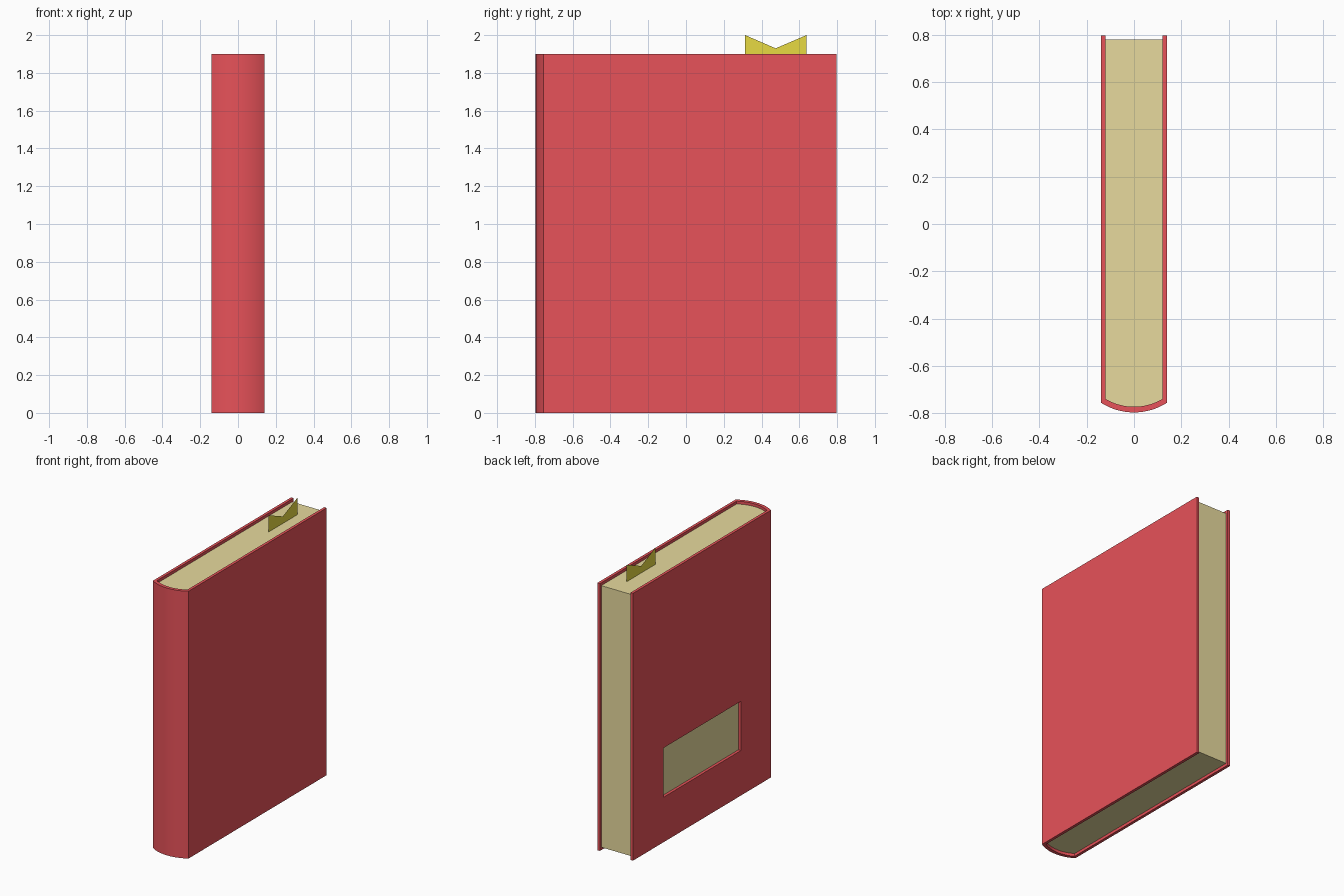
import bpy
import bmesh
import math

if "Cube" in bpy.data.objects:
    bpy.data.objects.remove(bpy.data.objects["Cube"])

HEIGHT = 1.9
THICK = 0.02
BACK, SPINE = 0.796, -0.796


def material(name, color):
    mat = bpy.data.materials.new(name)
    mat.diffuse_color = (*color, 1)
    mat.use_nodes = True
    mat.node_tree.nodes["Principled BSDF"].inputs["Base Color"].default_value = mat.diffuse_color
    return mat


def make_object(name, bm, mat=None):
    bmesh.ops.recalc_face_normals(bm, faces=bm.faces)
    mesh = bpy.data.meshes.new(name)
    bm.to_mesh(mesh)
    bm.free()
    obj = bpy.data.objects.new(name, mesh)
    bpy.context.collection.objects.link(obj)
    if mat:
        mesh.materials.append(mat)
    return obj


def extrude_profile(name, points, z0, z1, mat=None):
    bm = bmesh.new()
    face = bm.faces.new([bm.verts.new((x, y, z0)) for x, y in points])
    top = bmesh.ops.extrude_face_region(bm, geom=[face])["geom"]
    verts = [v for v in top if isinstance(v, bmesh.types.BMVert)]
    bmesh.ops.translate(bm, verts=verts, vec=(0, 0, z1 - z0))
    return make_object(name, bm, mat)


def spine_arc(half, y_tip, sagitta, steps=16):
    # circular arc from -x to +x bulging towards -y
    r = (half ** 2 + sagitta ** 2) / (2 * sagitta)
    a = math.asin(half / r)
    angles = [-a + 2 * a * i / steps for i in range(steps + 1)]
    return [(r * math.sin(t), y_tip + r - r * math.cos(t)) for t in angles]


def smooth(obj):
    bpy.ops.object.select_all(action='DESELECT')
    bpy.context.view_layer.objects.active = obj
    obj.select_set(True)
    bpy.ops.object.shade_smooth_by_angle(angle=math.radians(30))


red = material("cover_red", (0.8, 0.084, 0.1))
cream = material("page_cream", (0.8, 0.7, 0.34))
gold = material("bookmark_gold", (0.8, 0.7, 0.055))

# Cover: U-shaped profile with a rounded spine
outer = spine_arc(0.14, SPINE, 0.041)
inner = spine_arc(0.12, SPINE + 0.024, 0.033)
profile = ([(-0.14, BACK)] + outer + [(0.14, BACK), (0.12, BACK)]
           + inner[::-1] + [(-0.12, BACK)])
cover = extrude_profile("cover", profile, 0, HEIGHT, red)

# Window through the left board, showing the pages behind
window = [(-0.2, -0.417), (-0.08, -0.417), (-0.08, 0.45), (-0.2, 0.45)]
cutter = extrude_profile("window_cutter", window, 0.32, 0.67)
cutter.hide_render = True
cut = cover.modifiers.new("window", 'BOOLEAN')
cut.operation = 'DIFFERENCE'
cut.solver = 'EXACT'
cut.object = cutter
bpy.context.view_layer.objects.active = cover
bpy.ops.object.modifier_apply(modifier=cut.name)
bpy.data.objects.remove(cutter)

# Page block, set in from the cover edges
pages = extrude_profile("pages", [(-0.12, 0.78)] + inner + [(0.12, 0.78)],
                        THICK, HEIGHT - THICK, cream)
smooth(cover)
smooth(pages)

# Bookmark: flat strip with a notched end
bm = bmesh.new()
outline = [(0.313, 1.7), (0.638, 1.7), (0.638, 2.0), (0.475, 1.93), (0.313, 2.0)]
bm.faces.new([bm.verts.new((0.02, y, z)) for y, z in outline])
make_object("bookmark", bm, gold)
